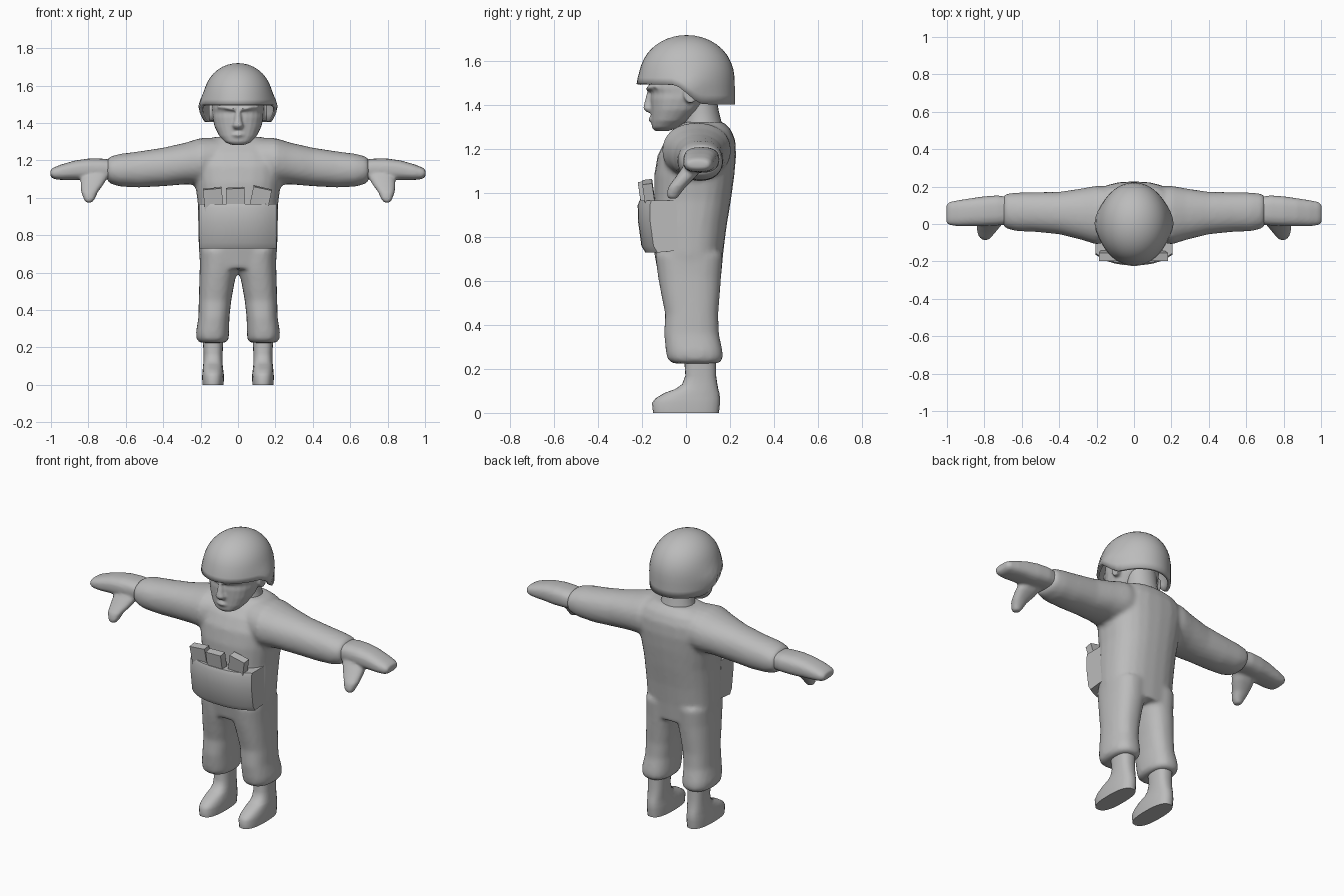
import bpy, bmesh, math
from mathutils import Matrix, Vector

grey = bpy.data.materials.new("plain grey")
grey.diffuse_color = (0.5, 0.5, 0.5, 1)


def finish(name, bm, angle=40):
    bmesh.ops.recalc_face_normals(bm, faces=bm.faces)
    me = bpy.data.meshes.new(name)
    bm.to_mesh(me)
    bm.free()
    ob = bpy.data.objects.new(name, me)
    bpy.context.collection.objects.link(ob)
    me.materials.append(grey)
    bpy.ops.object.select_all(action='DESELECT')
    ob.select_set(True)
    bpy.context.view_layer.objects.active = ob
    bpy.ops.object.shade_smooth_by_angle(angle=math.radians(angle))
    return ob


def loft(bm, sections, axis='z', power=2.0, side=1, n=24):
    """Rounded rings (position, a0, a1, b0, b1) joined along z (a=x, b=y) or x (a=y, b=z)."""
    rings = []
    for p, a0, a1, b0, b1 in sections:
        ring = []
        for i in range(n):
            t = 2 * math.pi * i / n
            c, s = math.cos(t), math.sin(t)
            a = (a0 + a1) / 2 + (a1 - a0) / 2 * math.copysign(abs(c) ** (2 / power), c)
            b = (b0 + b1) / 2 + (b1 - b0) / 2 * math.copysign(abs(s) ** (2 / power), s)
            co = (a, b, p) if axis == 'z' else (p, a, b)
            ring.append(bm.verts.new((co[0] * side, co[1], co[2])))
        rings.append(ring)
    for r, q in zip(rings, rings[1:]):
        for i in range(n):
            bm.faces.new((r[i], r[(i + 1) % n], q[(i + 1) % n], q[i]))
    bm.faces.new(rings[0])
    bm.faces.new(rings[-1])


def fuse(ob, voxel, rounds):
    """Blend the overlapping lofts of one object into a single soft skin."""
    m = ob.modifiers.new("fuse", 'REMESH')
    m.mode, m.voxel_size, m.use_smooth_shade = 'VOXEL', voxel, True
    m = ob.modifiers.new("soften", 'SMOOTH')
    m.factor, m.iterations = 0.5, rounds


# Uniform: torso, sleeves and trousers in one skin
bm = bmesh.new()
loft(bm, [(0.62, -0.2, 0.2, -0.125, 0.16), (0.73, -0.21, 0.21, -0.145, 0.17),
          (0.85, -0.213, 0.213, -0.15, 0.185), (0.97, -0.215, 0.215, -0.145, 0.205),
          (1.08, -0.23, 0.23, -0.145, 0.22), (1.17, -0.245, 0.245, -0.13, 0.228),
          (1.24, -0.235, 0.235, -0.095, 0.225), (1.29, -0.2, 0.2, -0.05, 0.205),
          (1.325, -0.13, 0.13, -0.01, 0.17)], power=2.5)
for s in (-1, 1):
    loft(bm, [(0.08, -0.08, 0.2, 1.07, 1.32), (0.2, -0.11, 0.205, 1.07, 1.32),
              (0.28, -0.085, 0.19, 1.072, 1.295), (0.4, -0.055, 0.172, 1.062, 1.268),
              (0.53, -0.042, 0.17, 1.055, 1.248), (0.63, -0.038, 0.168, 1.06, 1.235),
              (0.68, -0.025, 0.162, 1.075, 1.222), (0.70, -0.01, 0.15, 1.09, 1.208)],
         'x', 2.2, s)
    loft(bm, [(0.225, 0.065, 0.205, -0.06, 0.15), (0.245, 0.05, 0.222, -0.085, 0.168),
              (0.28, 0.047, 0.225, -0.092, 0.167), (0.36, 0.046, 0.212, -0.1, 0.15),
              (0.45, 0.036, 0.21, -0.095, 0.147), (0.55, 0.018, 0.207, -0.115, 0.155),
              (0.62, 0.0, 0.205, -0.128, 0.16), (0.72, 0.0, 0.205, -0.14, 0.168)],
         power=2.4, side=s)
fuse(finish("uniform", bm), 0.013, 4)

# Mitten hands with a hanging thumb
for s, side in ((1, "left"), (-1, "right")):
    bm = bmesh.new()
    loft(bm, [(0.64, -0.0, 0.14, 1.1, 1.2), (0.73, -0.008, 0.153, 1.097, 1.21),
              (0.80, -0.012, 0.148, 1.093, 1.21), (0.87, -0.012, 0.138, 1.095, 1.2),
              (0.94, -0.012, 0.127, 1.095, 1.18), (0.985, -0.006, 0.118, 1.1, 1.163),
              (1.003, 0.005, 0.105, 1.115, 1.15)], 'x', 2.6, s)
    loft(bm, [(0.975, 0.78, 0.815, -0.08, -0.04), (0.995, 0.765, 0.825, -0.088, -0.028),
              (1.03, 0.75, 0.838, -0.08, -0.0), (1.07, 0.72, 0.842, -0.05, 0.04),
              (1.12, 0.69, 0.84, -0.015, 0.08), (1.15, 0.7, 0.83, 0.0, 0.09)],
         power=2.4, side=s)
    fuse(finish(side + "_hand", bm), 0.009, 3)

    # Boots with flat soles
    bm = bmesh.new()
    loft(bm, [(0.0, 0.077, 0.19, -0.15, 0.15), (0.045, 0.075, 0.192, -0.155, 0.155),
              (0.065, 0.077, 0.19, -0.14, 0.155), (0.09, 0.08, 0.188, -0.1, 0.152),
              (0.108, 0.082, 0.186, -0.05, 0.147), (0.13, 0.082, 0.184, -0.018, 0.143),
              (0.17, 0.082, 0.184, -0.003, 0.137), (0.27, 0.078, 0.19, -0.01, 0.137)],
         power=2.5, side=s)
    finish(side + "_boot", bm, 50)

# Neck
bm = bmesh.new()
loft(bm, [(1.25, -0.12, 0.12, -0.04, 0.18), (1.31, -0.1, 0.1, -0.01, 0.165),
          (1.37, -0.09, 0.09, -0.01, 0.15), (1.46, -0.09, 0.09, -0.01, 0.135)])
finish("neck", bm)

# Head with nose, brows, lips and ears
bm = bmesh.new()
loft(bm, [(1.283, -0.035, 0.035, -0.14, -0.08), (1.298, -0.07, 0.07, -0.155, -0.04),
          (1.33, -0.1, 0.1, -0.158, 0.01), (1.38, -0.125, 0.125, -0.16, 0.07),
          (1.43, -0.137, 0.137, -0.163, 0.11), (1.455, -0.138, 0.138, -0.16, 0.125),
          (1.48, -0.14, 0.14, -0.172, 0.13), (1.56, -0.135, 0.135, -0.16, 0.13),
          (1.62, -0.09, 0.09, -0.11, 0.09)], power=2.3)
loft(bm, [(1.368, -0.022, 0.022, -0.178, -0.14), (1.385, -0.03, 0.03, -0.196, -0.14),
          (1.41, -0.022, 0.022, -0.19, -0.14), (1.47, -0.014, 0.014, -0.175, -0.14)], n=12)
loft(bm, [(1.325, -0.03, 0.03, -0.164, -0.12), (1.335, -0.038, 0.038, -0.172, -0.12),
          (1.348, -0.03, 0.03, -0.166, -0.12)], n=12)
for s in (-1, 1):
    loft(bm, [(0.015, -0.185, -0.13, 1.462, 1.485), (0.06, -0.178, -0.12, 1.468, 1.495),
              (0.11, -0.14, -0.07, 1.475, 1.5)], 'x', 2, s, 12)
    loft(bm, [(0.12, -0.02, 0.05, 1.41, 1.5), (0.155, -0.01, 0.055, 1.41, 1.5)],
         'x', 2, s, 12)
fuse(finish("head", bm), 0.007, 3)

# Helmet: dome whose rim is high over the brow and drops behind the ears
bm = bmesh.new()
N, R = 40, 12


def rim_height(y):
    t = min(max((y + 0.07) / 0.15, 0), 1)
    return 1.497 - 0.092 * t * t * (3 - 2 * t)


rings = []
for k in range(R):
    f = k / R
    ring = []
    for i in range(N):
        a = 2 * math.pi * i / N
        c, s = math.cos(a), math.sin(a)
        z0 = rim_height(0.215 * s)
        z = z0 + (1.72 - z0) * math.sin(f * math.pi / 2)
        h = max(z - 1.5, 0) / 0.22
        r = (1 - h ** 2.3) ** 0.5
        flare = 1 + 0.05 * max(0, (1.56 - z) / 0.1) * max(0, -s + 0.3)
        ear = 0.022 * math.exp(-((z - 1.49) / 0.05) ** 2 - ((0.215 * s - 0.01) / 0.09) ** 2)
        x = c * (0.188 * r * flare + ear)
        ring.append(bm.verts.new((x, 0.003 + 0.219 * s * r * flare, z)))
    rings.append(ring)
top = bm.verts.new((0, 0.003, 1.72))
for r, q in zip(rings, rings[1:]):
    for i in range(N):
        bm.faces.new((r[i], r[(i + 1) % N], q[(i + 1) % N], q[i]))
for i in range(N):
    bm.faces.new((rings[-1][i], rings[-1][(i + 1) % N], top))
helmet = finish("helmet", bm, 50)
shell = helmet.modifiers.new("shell", 'SOLIDIFY')
shell.thickness, shell.offset = 0.018, -1

# Belly pouch: a bowed, slightly leaning bag
bm = bmesh.new()
columns = []
for i in range(13):
    u = -1 + i / 6
    bow = 0.055 * abs(u) ** 2.6
    profile = [(-0.085, 0.74), (-0.185, 0.73), (-0.203, 0.76), (-0.218, 0.87),
               (-0.22, 0.945), (-0.212, 0.967), (-0.1, 0.967)]
    columns.append([bm.verts.new((0.205 * u, y + bow, z)) for y, z in profile])
for c, d in zip(columns, columns[1:]):
    for j in range(7):
        bm.faces.new((c[j], c[(j + 1) % 7], d[(j + 1) % 7], d[j]))
bm.faces.new(columns[0])
bm.faces.new(columns[-1])
finish("pouch", bm, 45)

# Three flat-sided magazines sticking out of the pouch
for i, (x, y, top_z, tilt) in enumerate(((-0.13, -0.165, 1.058, 5), (-0.012, -0.185, 1.06, 2),
                                         (0.115, -0.165, 1.062, -12))):
    bm = bmesh.new()
    bmesh.ops.create_cube(bm, size=1)
    bmesh.ops.scale(bm, vec=Vector((0.1, 0.045, 0.17)), verts=bm.verts)
    turn = Matrix.Rotation(math.radians(-tilt), 4, 'Y') @ Matrix.Rotation(math.radians(8), 4, 'X')
    bmesh.ops.transform(bm, matrix=Matrix.Translation((x, y, top_z - 0.092)) @ turn, verts=bm.verts)
    finish("magazine_%d" % (i + 1), bm, 20)
